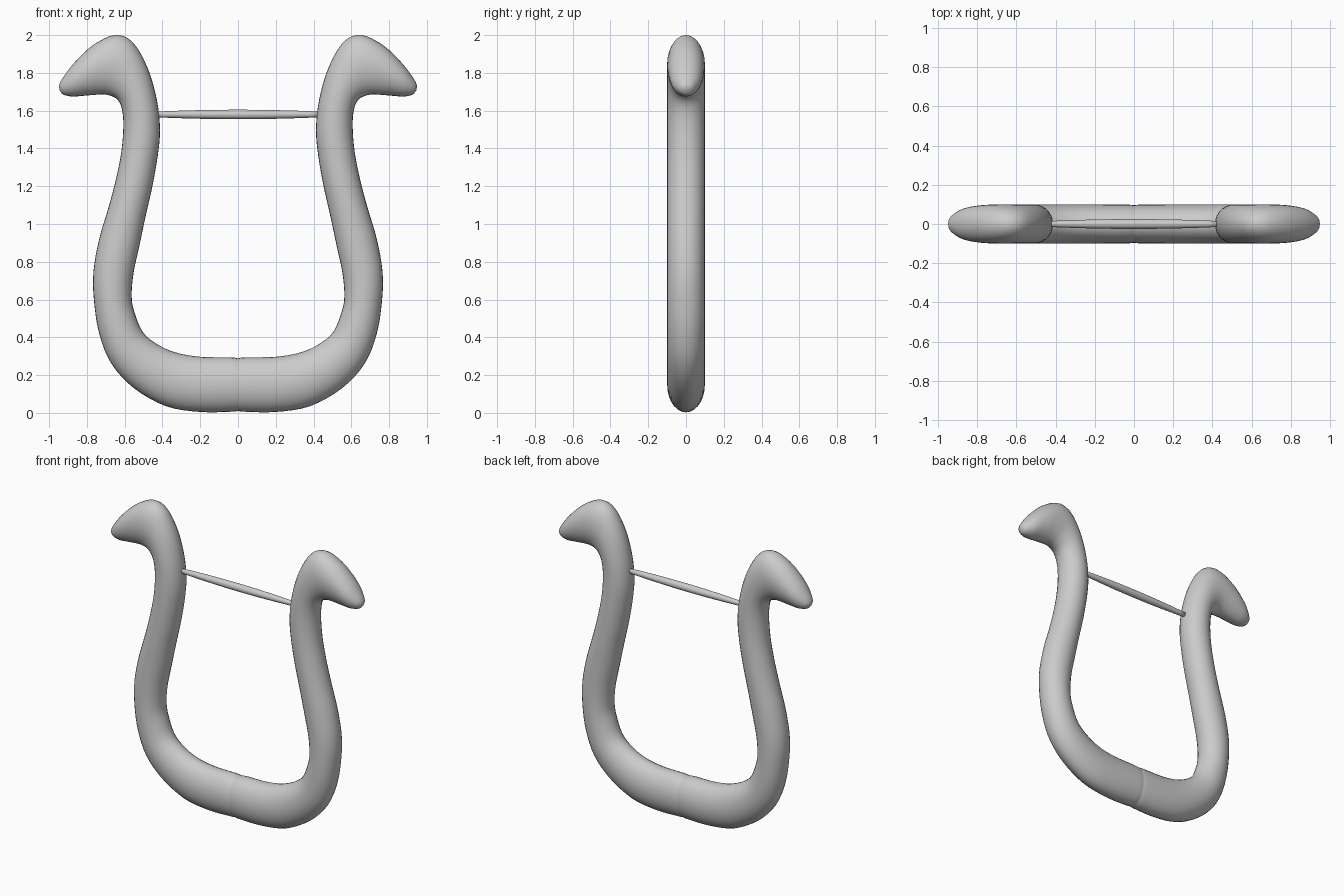
import bpy, bmesh, math
from mathutils import Vector

if "Cube" in bpy.data.objects:
    bpy.data.objects.remove(bpy.data.objects["Cube"])

SIDES = 28
STEPS = 4

# Right half of the frame: inner x, inner z, outer x, outer z, half depth
STATIONS = [
    (0.00, 0.289, 0.00, 0.010, 0.096), (0.04, 0.294, 0.04, 0.006, 0.099),
    (0.20, 0.297, 0.20, 0.005, 0.10),
    (0.33, 0.320, 0.38, 0.035, 0.10), (0.43, 0.365, 0.55, 0.130, 0.10),
    (0.505, 0.43, 0.67, 0.260, 0.10), (0.55, 0.540, 0.735, 0.42, 0.10),
    (0.563, 0.62, 0.763, 0.60, 0.10), (0.553, 0.74, 0.765, 0.75, 0.10),
    (0.523, 0.88, 0.735, 0.92, 0.10), (0.487, 1.05, 0.685, 1.09, 0.10),
    (0.453, 1.20, 0.648, 1.23, 0.10), (0.425, 1.36, 0.618, 1.38, 0.10),
    (0.413, 1.50, 0.607, 1.52, 0.10), (0.430, 1.66, 0.615, 1.61, 0.10),
    (0.480, 1.83, 0.640, 1.66, 0.10), (0.560, 1.965, 0.685, 1.682, 0.10),
    (0.655, 2.00, 0.735, 1.685, 0.10), (0.770, 1.945, 0.805, 1.68, 0.095),
    (0.870, 1.85, 0.875, 1.675, 0.078), (0.930, 1.77, 0.925, 1.685, 0.045),
    (0.948, 1.735, 0.945, 1.71, 0.018),
]


def spline(points, steps):
    """Catmull-Rom samples through tuples of any length."""
    vs = [Vector(p) for p in points]
    ext = [vs[0] * 2 - vs[1]] + vs + [vs[-1] * 2 - vs[-2]]
    out = []
    for i in range(1, len(ext) - 2):
        a, b, c, d = ext[i - 1:i + 3]
        for k in range(steps):
            t = k / steps
            out.append(0.5 * (2 * b + (c - a) * t + (2 * a - 5 * b + 4 * c - d) * t * t
                              + (3 * b - a - 3 * c + d) * t ** 3))
    return out + [vs[-1]]


def loft(name, rings, cap_start, cap_end):
    bm = bmesh.new()
    loops = [[bm.verts.new(p) for p in ring] for ring in rings]
    for a, b in zip(loops, loops[1:]):
        n = len(a)
        for i in range(n):
            bm.faces.new((a[i], a[(i + 1) % n], b[(i + 1) % n], b[i]))
    if cap_start:
        bm.faces.new(loops[0])
    if cap_end:
        bm.faces.new(loops[-1])
    bmesh.ops.recalc_face_normals(bm, faces=bm.faces)
    # keep normals outward on the open-ended loft
    ref = sum((Vector(p) for p in rings[1]), Vector()) / len(rings[1])
    f = bm.faces[SIDES // 4 if len(rings[1]) == SIDES else 0]
    if f.normal.dot(f.calc_center_median() - ref) < 0:
        bmesh.ops.reverse_faces(bm, faces=bm.faces)
    me = bpy.data.meshes.new(name)
    bm.to_mesh(me)
    bm.free()
    me.shade_smooth()
    ob = bpy.data.objects.new(name, me)
    bpy.context.collection.objects.link(ob)
    return ob


# Frame: oval sections lofted along one arm, then mirrored
rings = []
for ix, iz, ox, oz, d in spline(STATIONS, STEPS):
    mid = Vector(((ix + ox) / 2, 0, (iz + oz) / 2))
    half = Vector(((ox - ix) / 2, 0, (oz - iz) / 2))
    ring = []
    for i in range(SIDES):
        a = math.tau * i / SIDES
        ring.append(mid + half * math.cos(a) + Vector((0, d * math.sin(a), 0)))
    rings.append(ring)
frame = loft("lyre_frame", rings, False, True)
mirror = frame.modifiers.new("mirror", 'MIRROR')
mirror.use_clip = True

# Crossbar: thin spindle, thickest in the middle
bar_rings = []
for k in range(17):
    x = -0.43 + 0.86 * k / 16
    r = 0.015 + 0.010 * (1 - (x / 0.43) ** 2)
    bar_rings.append([Vector((x, r * math.cos(math.tau * i / 16),
                              1.58 + r * math.sin(math.tau * i / 16))) for i in range(16)])
loft("crossbar", bar_rings, True, True)
